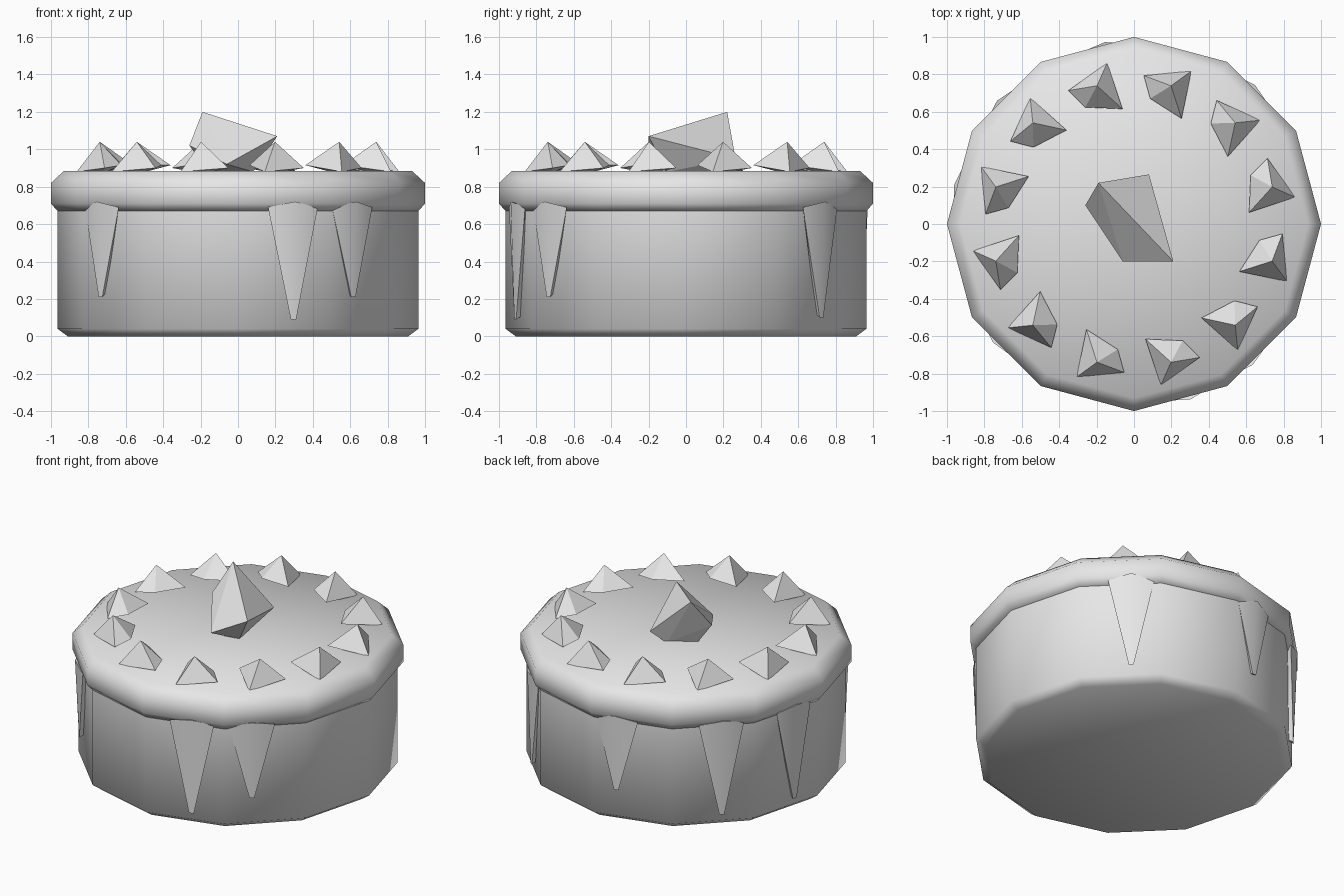
import bpy, bmesh
from math import cos, sin, radians, pi
from mathutils import Matrix, Vector

cube = bpy.data.objects.get("Cube")
if cube:
    bpy.data.objects.remove(cube, do_unlink=True)

grey = bpy.data.materials.new("plain_grey")
grey.use_nodes = True
colour = (0.8, 0.8, 0.8, 1)
grey.diffuse_color = colour
grey.node_tree.nodes["Principled BSDF"].inputs["Base Color"].default_value = colour

SIDES = 12


def finish(bm, name, smooth_angle=None):
    bmesh.ops.recalc_face_normals(bm, faces=bm.faces)
    mesh = bpy.data.meshes.new(name)
    bm.to_mesh(mesh)
    bm.free()
    mesh.materials.append(grey)
    obj = bpy.data.objects.new(name, mesh)
    bpy.context.collection.objects.link(obj)
    if smooth_angle:
        bpy.ops.object.select_all(action="DESELECT")
        obj.select_set(True)
        bpy.context.view_layer.objects.active = obj
        bpy.ops.object.shade_smooth_by_angle(angle=radians(smooth_angle))
    return obj


def lathe(name, profile):
    """Spin an (r, z) profile into a twelve-sided solid."""
    bm = bmesh.new()
    verts = [bm.verts.new((r, 0, z)) for r, z in profile]
    edges = [bm.edges.new(pair) for pair in zip(verts, verts[1:])]
    bmesh.ops.spin(bm, geom=verts + edges, cent=(0, 0, 0), axis=(0, 0, 1),
                   angle=2 * pi, steps=SIDES, use_merge=True)
    bmesh.ops.remove_doubles(bm, verts=bm.verts, dist=0.0005)
    return finish(bm, name, 60)


def hull(name, points, turn=0, smooth_angle=None):
    """Convex solid around a few points, turned about the z axis."""
    bm = bmesh.new()
    rot = Matrix.Rotation(radians(turn), 4, "Z")
    for p in points:
        bm.verts.new(rot @ Vector(p))
    out = bmesh.ops.convex_hull(bm, input=bm.verts)
    loose = [v for v in bm.verts if not v.link_faces]
    bmesh.ops.delete(bm, geom=loose, context="VERTS")
    return finish(bm, name, smooth_angle)


# Cake body and the icing cap over it
lathe("cake_body", [(0, 0), (0.91, 0), (0.965, 0.04), (0.965, 0.7), (0, 0.7)])
lathe("icing", [(0, 0.885), (0.93, 0.885), (1, 0.82), (1, 0.71),
                (0.965, 0.67), (0.9, 0.67)])

# Icing drips: angle around the cake and height of the tip
drips = [(-72, 0.09), (-50, 0.21), (49, 0.1), (99, 0.22),
         (138, 0.09), (168, 0.09), (220, 0.21)]
for i, (angle, tip) in enumerate(drips):
    hull(f"icing_drip_{i + 1}", [
        (0.95, -0.14, 0.69), (0.95, 0.14, 0.69), (0.985, 0, 0.72), (0.88, 0, 0.69),
        (0.96, -0.015, tip), (0.96, 0.015, tip), (0.92, 0, tip + 0.02)],
        angle, 50)

# Ring of tilted crumbs on the icing
R = 0.75
crumb = [(R + 0.015, 0, 1.04), (R + 0.03, 0.155, 0.9), (R + 0.12, -0.085, 0.88),
         (R - 0.14, -0.1, 0.915), (R - 0.08, 0.09, 0.915), (R, 0, 0.87)]
for i in range(SIDES):
    hull(f"crumb_{i + 1}", crumb, 15 + 30 * i)

# Large angular chunk in the middle
hull("centre_chunk", [
    (-0.19, 0.22, 1.2), (0.21, -0.2, 1.07), (-0.26, 0.1, 1.02),
    (-0.06, -0.2, 0.92), (0.08, 0.265, 0.95), (0.08, -0.1, 0.88),
    (0, 0.2, 0.87), (-0.15, 0.1, 0.87)])
